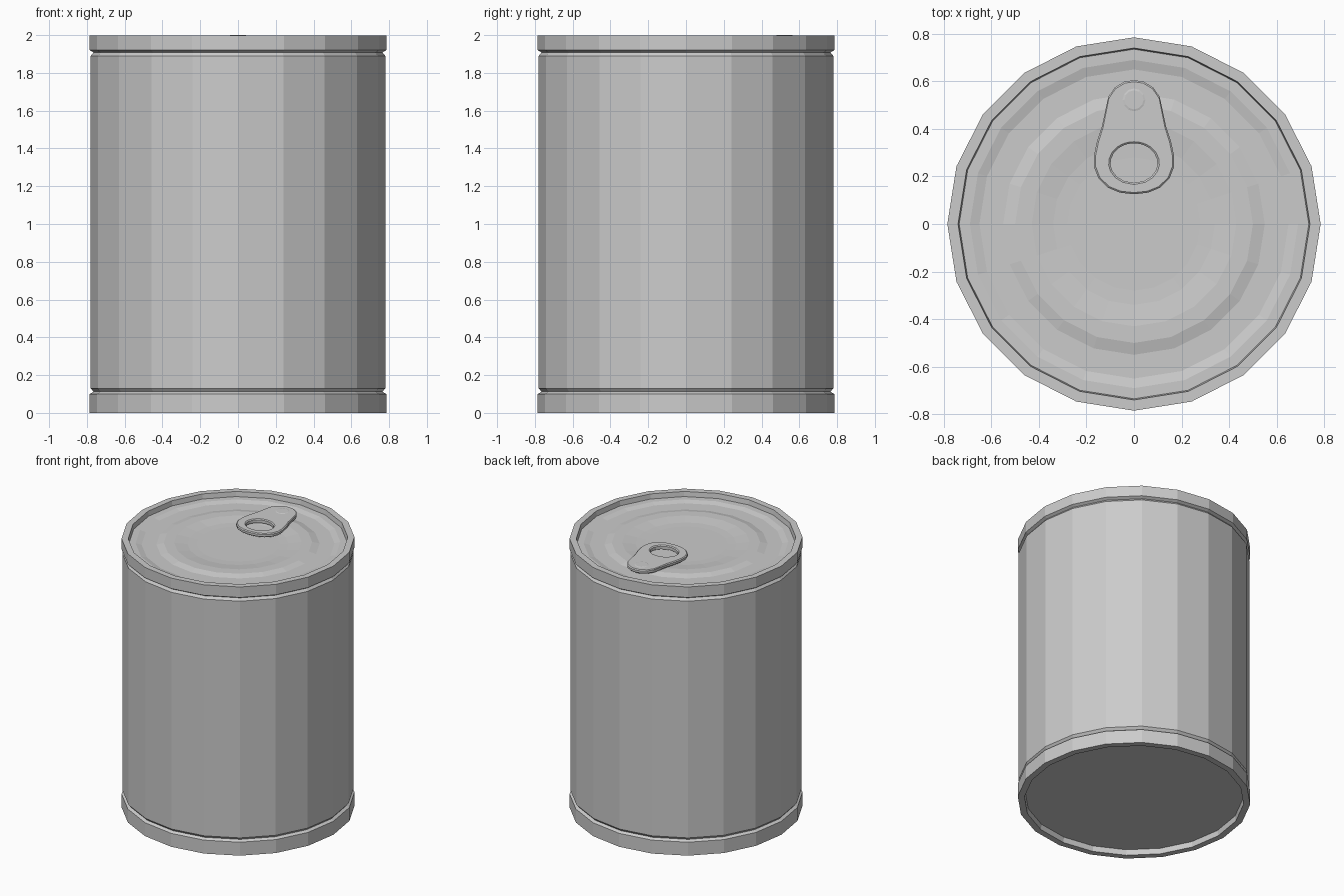
import bpy, bmesh, math
from mathutils import Vector

if "Cube" in bpy.data.objects:
    bpy.data.objects.remove(bpy.data.objects["Cube"])


def finish(name, bm):
    bmesh.ops.recalc_face_normals(bm, faces=bm.faces)
    mesh = bpy.data.meshes.new(name)
    bm.to_mesh(mesh)
    bm.free()
    obj = bpy.data.objects.new(name, mesh)
    bpy.context.collection.objects.link(obj)
    return obj


def bridge(bm, a, b):
    n = len(a)
    for i in range(n):
        j = (i + 1) % n
        bm.faces.new((a[i], a[j], b[j], b[i]))


def lathe(name, profile, sides, centre=(0, 0)):
    """Revolve (radius, z) points and cap both ends."""
    bm = bmesh.new()
    rings = []
    for r, z in profile:
        rings.append([bm.verts.new((centre[0] + r * math.cos(math.tau * i / sides),
                                    centre[1] + r * math.sin(math.tau * i / sides), z))
                      for i in range(sides)])
    for a, b in zip(rings, rings[1:]):
        bridge(bm, a, b)
    bm.faces.new(rings[0])
    bm.faces.new(rings[-1])
    return finish(name, bm)


# Can: recessed base, rims, grooves, wall and pressed lid in one profile
lathe("can", [
    (0.735, 0.04), (0.74, 0.0), (0.785, 0.0), (0.785, 0.10),
    (0.765, 0.112), (0.78, 0.13), (0.78, 1.89), (0.765, 1.908),
    (0.785, 1.92), (0.785, 1.998), (0.74, 1.998), (0.735, 1.962),
    (0.69, 1.962), (0.65, 1.952), (0.55, 1.952), (0.50, 1.964),
    (0.43, 1.964), (0.34, 1.954), (0.28, 1.952),
], 20)

# Pull tab: half outline mirrored, lofted around the finger hole
half = [(0, .125), (.06, .132), (.11, .153), (.15, .193), (.168, .24),
        (.168, .29), (.155, .35), (.135, .41), (.122, .47), (.108, .535),
        (.08, .575), (.04, .599), (0, .605)]
outline = half + [(-x, y) for x, y in half[-2:0:-1]]
hole_centre = Vector((0, 0.256))
bm = bmesh.new()


def outer_ring(inset, z):
    ring = []
    for p in outline:
        d = Vector(p) - hole_centre
        q = hole_centre + d * (1 - inset / d.length)
        ring.append(bm.verts.new((q.x, q.y, z)))
    return ring


def hole_ring(rx, ry, z):
    ring = []
    for p in outline:
        d = (Vector(p) - hole_centre).normalized()
        ring.append(bm.verts.new((d.x * rx, hole_centre.y + d.y * ry, z)))
    return ring


rings = [outer_ring(0.006, 1.97), outer_ring(0, 1.976), outer_ring(0, 1.992),
         outer_ring(0.007, 1.998), hole_ring(0.107, 0.09, 1.998),
         hole_ring(0.099, 0.083, 1.992), hole_ring(0.099, 0.083, 1.97)]
for a, b in zip(rings, rings[1:] + rings[:1]):
    bridge(bm, a, b)
finish("pull_tab", bm)

# Rivet joining tab and lid
lathe("rivet", [(0.052, 1.955), (0.052, 1.997), (0.04, 2.0)], 12, (0, 0.522))
